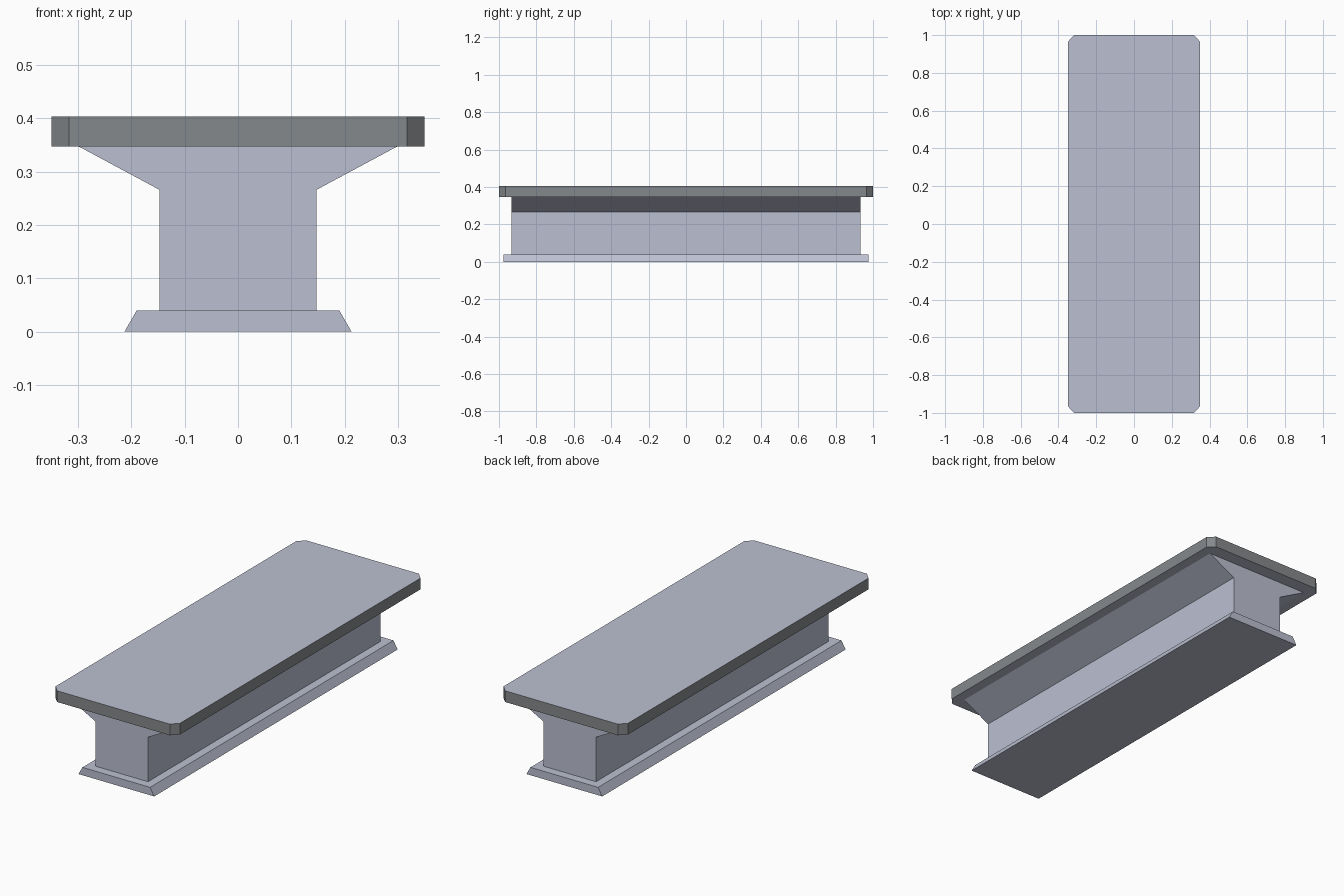
import bpy
import bmesh

cube = bpy.data.objects.get("Cube")
if cube:
    bpy.data.objects.remove(cube, do_unlink=True)


def make_material(name, color):
    mat = bpy.data.materials.new(name)
    mat.use_nodes = True
    mat.diffuse_color = color
    mat.node_tree.nodes["Principled BSDF"].inputs["Base Color"].default_value = color
    return mat


stone = make_material("pale blue grey", (0.50, 0.53, 0.64, 1))
edge_grey = make_material("edge grey", (0.235, 0.25, 0.262, 1))


def mirrored(half):
    """Close a half outline by mirroring it across the first axis."""
    return half + [(-a, b) for a, b in reversed(half)]


def extrude_outline(name, points, direction, materials):
    """Fill the outline and extrude it along the given direction."""
    bm = bmesh.new()
    face = bm.faces.new([bm.verts.new(p) for p in points])
    result = bmesh.ops.extrude_face_region(bm, geom=[face], use_keep_orig=True)
    verts = [g for g in result["geom"] if isinstance(g, bmesh.types.BMVert)]
    bmesh.ops.translate(bm, verts=verts, vec=direction)
    bmesh.ops.recalc_face_normals(bm, faces=bm.faces)
    # Side faces take the second colour where there is one
    if len(materials) > 1:
        for f in bm.faces:
            f.material_index = int(abs(f.normal.z) < 0.5)
    mesh = bpy.data.meshes.new(name)
    bm.to_mesh(mesh)
    bm.free()
    for mat in materials:
        mesh.materials.append(mat)
    obj = bpy.data.objects.new(name, mesh)
    bpy.context.collection.objects.link(obj)
    return obj


def lengthwise(name, half, half_length):
    """Extrude a front cross-section along the length of the model."""
    points = [(x, -half_length, z) for x, z in mirrored(half)]
    return extrude_outline(name, points, (0, 2 * half_length, 0), [stone])


# Sloped base and flared pedestal
lengthwise("base", [(0.213, 0), (0.19, 0.04)], 0.977)
lengthwise("pedestal", [(0.147, 0.04), (0.147, 0.266), (0.298, 0.347)], 0.932)

# Top slab with clipped corners and darker edges
bottom, top = 0.347, 0.404
slab = mirrored([(0.317, -1), (0.35, -0.965), (0.35, 0.965), (0.317, 1)])
extrude_outline("top_slab", [(x, y, bottom) for x, y in slab],
                (0, 0, top - bottom), [stone, edge_grey])
